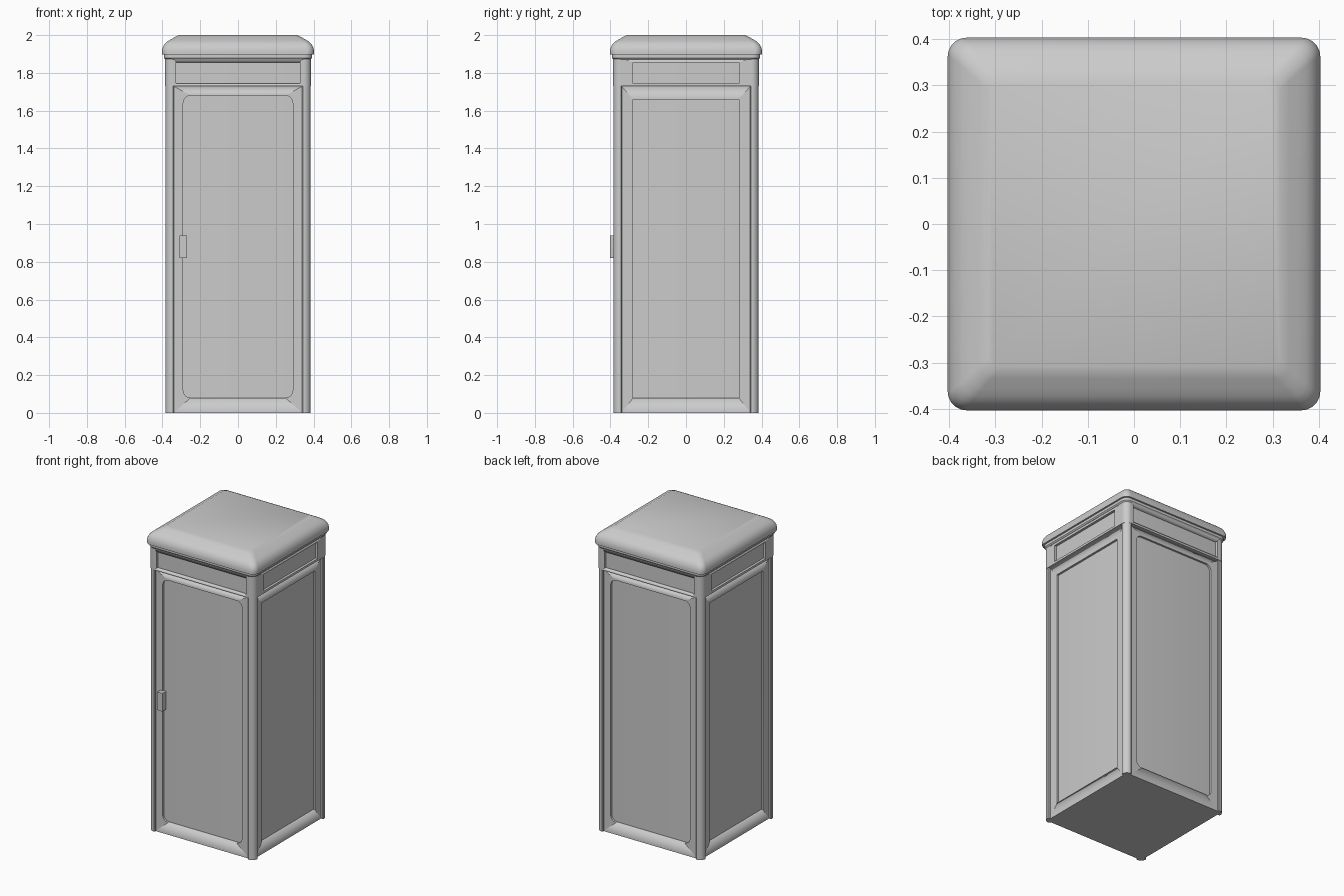
import bpy, bmesh, math
from mathutils import Matrix

if "Cube" in bpy.data.objects:
    bpy.data.objects.remove(bpy.data.objects["Cube"])

SEG = 8  # segments per rounded corner


def rounded(hx, hy, r):
    pts = []
    for k, (sx, sy) in enumerate([(1, 1), (-1, 1), (-1, -1), (1, -1)]):
        for i in range(SEG + 1):
            a = math.pi / 2 * (k + i / SEG)
            pts.append((sx * (hx - r) + r * math.cos(a), sy * (hy - r) + r * math.sin(a)))
    return pts


def finish(bm, name, angle=30):
    bmesh.ops.remove_doubles(bm, verts=bm.verts, dist=1e-5)
    bmesh.ops.recalc_face_normals(bm, faces=bm.faces)
    me = bpy.data.meshes.new(name)
    bm.to_mesh(me)
    bm.free()
    ob = bpy.data.objects.new(name, me)
    bpy.context.collection.objects.link(ob)
    bpy.ops.object.select_all(action='DESELECT')
    ob.select_set(True)
    bpy.context.view_layer.objects.active = ob
    bpy.ops.object.shade_smooth_by_angle(angle=math.radians(angle))
    return ob


def loft(name, rings, closed=False, mat=Matrix(), angle=30):
    """Skin rounded rectangles (half x, half y, radius, z); closed makes a frame."""
    bm = bmesh.new()
    loops = [[bm.verts.new((x, y, z)) for x, y in rounded(hx, hy, r)] for hx, hy, r, z in rings]
    pairs = list(zip(loops, loops[1:])) + ([(loops[-1], loops[0])] if closed else [])
    for a, b in pairs:
        n = len(a)
        for i in range(n):
            j = (i + 1) % n
            bm.faces.new((a[i], a[j], b[j], b[i]))
    if not closed:
        bm.faces.new(loops[0][::-1])
        bm.faces.new(loops[-1])
    bm.transform(mat)
    return finish(bm, name, angle)


def frame(name, side, z0, z1, half, back, front, win, win_z0, win_z1, r):
    """Wall frame with a window opening, turned to one of the four sides."""
    zc, hz = (win_z0 + win_z1) / 2, (win_z1 - win_z0) / 2
    bm_mat = Matrix.Rotation(side * math.pi / 2, 4, 'Z') @ Matrix.Translation((0, 0, zc)) @ Matrix.Rotation(math.pi / 2, 4, 'X')
    ob = loft(name, [(half, hz, 0, back), (half, hz, 0, front),
                     (win, hz, r, front), (win, hz, r, back)], True, bm_mat)
    # stretch the outer rim to the frame's full height
    for v in ob.data.vertices:
        u = (Matrix.Rotation(-side * math.pi / 2, 4, 'Z') @ v.co).x
        if abs(abs(u) - half) < 1e-4:
            v.co.z = z1 if v.co.z > zc else z0
    return ob


def post(name, k, z0, z1, inner, outer, r):
    """Corner post with a rounded outer edge."""
    c = outer - r
    pts = [(inner - .02, inner - .02), (inner, inner - .02)][:1] + [(outer - .004, inner), (outer, inner + .004)]
    pts = [(.33, .33), (.33, inner), (inner, .33)][:1] + [(outer - .03, inner)] + pts[1:]
    pts += [(c + r * math.cos(math.pi / 2 * i / 10), c + r * math.sin(math.pi / 2 * i / 10)) for i in range(11)]
    pts += [(inner + .004, outer), (inner, outer - .004), (inner, outer - .03)]
    bm = bmesh.new()
    f = bm.faces.new([bm.verts.new((x, y, z0)) for x, y in pts])
    ex = bmesh.ops.extrude_face_region(bm, geom=[f])
    for v in ex['geom']:
        if isinstance(v, bmesh.types.BMVert):
            v.co.z = z1
    bm.transform(Matrix.Rotation(k * math.pi / 2, 4, 'Z'))
    finish(bm, name)


# inner glazing and sign core
loft("glazing_core", [(.354, .359, .003, 0), (.354, .359, .003, 1.74)])
loft("sign_core", [(.37, .37, .02, 1.731), (.37, .37, .02, 1.89)])

# walls, header frames and posts on all four sides
for k, side in enumerate(["front", "right", "back", "left"]):
    if k % 2 == 0:
        frame(side + "_door_frame", k, 0, 1.73, .342, .35, .372, .29, .08, 1.68, .04)
        frame(side + "_header", k, 1.73, 1.88, .345, .36, .386, .327, 1.745, 1.855, .001)
    else:
        frame(side + "_wall_frame", k, 0, 1.73, .342, .345, .368, .28, .08, 1.66, .001)
        frame(side + "_header", k, 1.73, 1.88, .345, .36, .386, .28, 1.745, 1.855, .001)
    post("corner_post_%d" % k, k, 0, 1.73, .34, .384, .036)
    # header corner
    post("header_corner_%d" % k, k, 1.73, 1.88, .341, .386, .038)

# cornice and domed roof
loft("cornice", [(.386, .386, .04, 1.872), (.392, .392, .042, 1.88), (.392, .392, .042, 1.9)])
profile = [(.403, 1.897), (.403, 1.915), (.4, 1.93), (.394, 1.944), (.385, 1.957),
           (.372, 1.968), (.355, 1.978), (.335, 1.989), (.314, 2.0)]
loft("roof", [(h, h, .045 - .02 * (z - 1.897) / .103, z) for h, z in profile], angle=28)

# door handle
loft("handle", [(.02, .06, .002, .365), (.02, .06, .002, .403)], mat=Matrix.Translation((-.29, 0, .88)) @ Matrix.Rotation(math.pi / 2, 4, 'X'))
